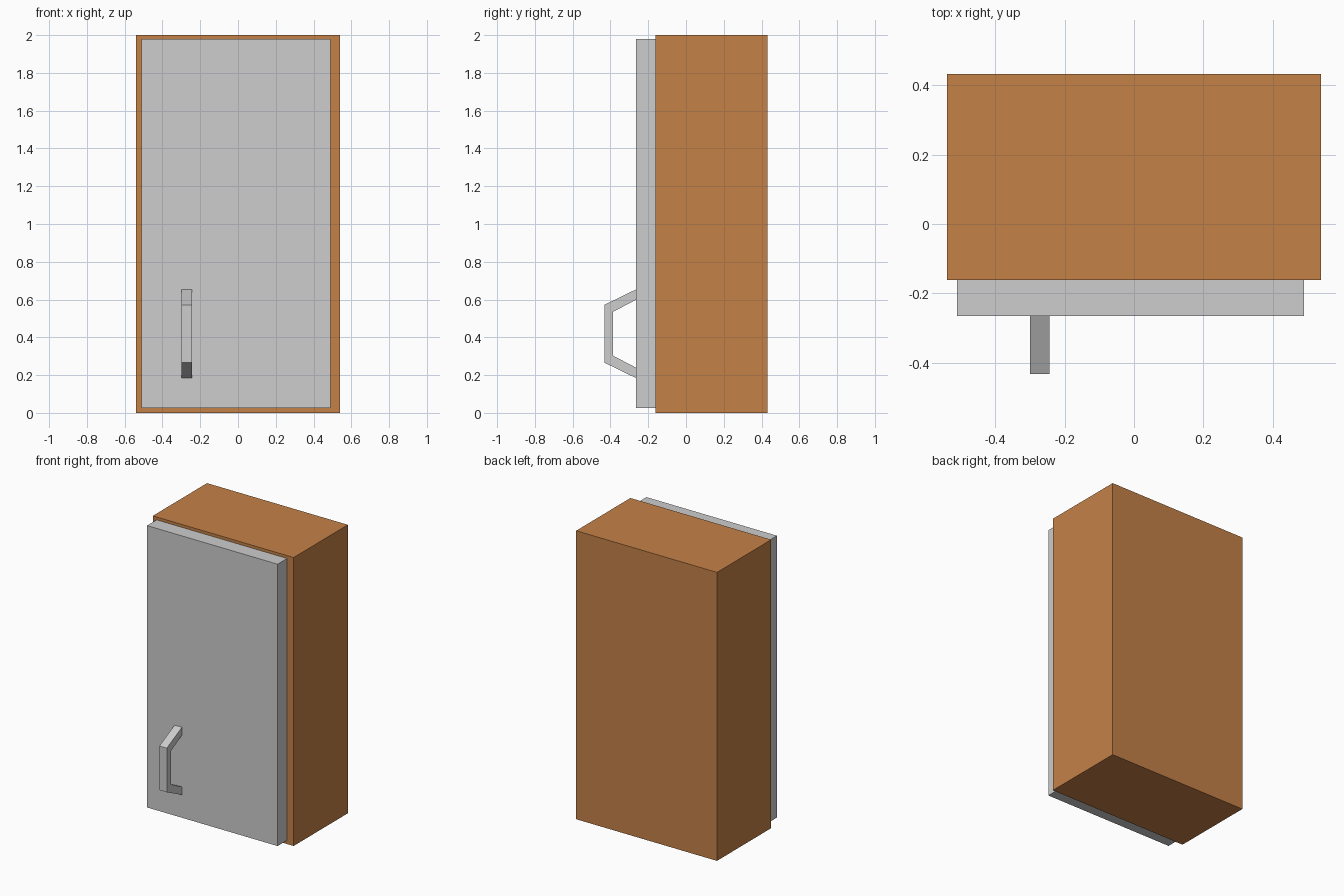
import bpy, bmesh

if "Cube" in bpy.data.objects:
    bpy.data.objects.remove(bpy.data.objects["Cube"])


def material(name, color):
    m = bpy.data.materials.new(name)
    m.diffuse_color = (*color, 1)
    m.use_nodes = True
    m.node_tree.nodes["Principled BSDF"].inputs["Base Color"].default_value = m.diffuse_color
    return m


wood = material("warm_wood", (0.56, 0.22, 0.064))
grey = material("light_grey", (0.61, 0.61, 0.61))


def prism(name, profile, x0, x1, mat):
    """Extrude a closed (y, z) profile from x0 to x1."""
    bm = bmesh.new()
    face = bm.faces.new([bm.verts.new((x0, y, z)) for y, z in profile])
    ext = bmesh.ops.extrude_face_region(bm, geom=[face])["geom"]
    bmesh.ops.translate(bm, vec=(x1 - x0, 0, 0),
                        verts=[g for g in ext if isinstance(g, bmesh.types.BMVert)])
    bmesh.ops.recalc_face_normals(bm, faces=bm.faces)
    me = bpy.data.meshes.new(name)
    bm.to_mesh(me)
    bm.free()
    me.materials.append(mat)
    ob = bpy.data.objects.new(name, me)
    bpy.context.collection.objects.link(ob)
    return ob


def box(name, x, y, z, mat):
    return prism(name, [(y[0], z[0]), (y[1], z[0]), (y[1], z[1]), (y[0], z[1])], *x, mat)


# Cabinet body and the overlaid door
box("cabinet_body", (-0.54, 0.54), (-0.162, 0.432), (0, 2), wood)
box("door", (-0.511, 0.49), (-0.266, -0.162), (0.026, 1.98), grey)

# Bent pull handle: outer outline, then back along the inner outline
outer = [(-0.266, 0.653), (-0.432, 0.572), (-0.432, 0.266), (-0.266, 0.185)]
inner = [(-0.266, 0.240), (-0.386, 0.303), (-0.386, 0.535), (-0.266, 0.598)]
prism("door_handle", outer + inner, -0.30, -0.244, grey)
